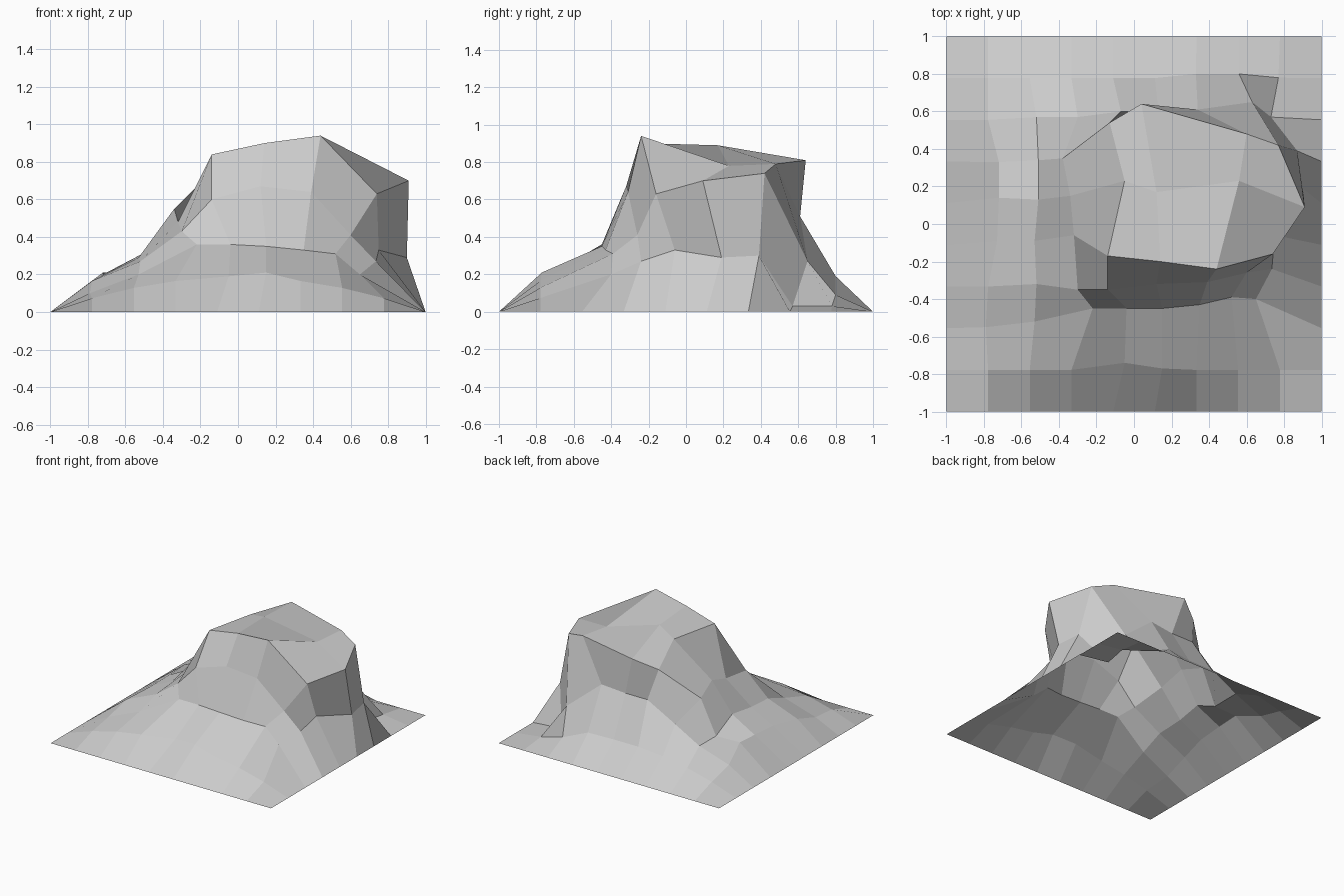
import bpy, bmesh

N = 9  # cells per side of the terrain sheet


def skirt(i, j):
    """Gentle slope rising from the square outline."""
    x, y = -1 + 2 * i / N, -1 + 2 * j / N
    return (x, y, 0.47 * (1 - x * x) * (1 - y * y))


points = {(i, j): skirt(i, j) for i in range(N + 1) for j in range(N + 1)}

# Overhanging outcrop: contour paths from front foot to back foot
contours = [
    [(-.22, -.45, .36), (-.04, -.45, .36), (.15, -.45, .35), (.35, -.43, .33), (.52, -.39, .31), (.65, -.40, .20)],
    [(-.30, -.35, .43), (-.14, -.35, .60), (.12, -.32, .67), (.39, -.31, .64), (.60, -.26, .41), (.735, -.24, .27)],
    [(-.32, -.06, .48), (-.14, -.17, .84), (.14, -.20, .90), (.44, -.24, .94), (.74, -.16, .63), (.75, -.06, .33)],
    [(-.34, .15, .55), (-.05, .23, .84), (.12, .17, .89), (.56, .23, .78), (.91, .09, .70), (.90, .19, .29)],
    [(-.38, .35, .49), (-.13, .54, .73), (.04, .64, .81), (.60, .48, .79), (.77, .42, .74), (.87, .39, .30)],
    [(-.30, .57, .34), (-.07, .60, .49), (.13, .60, .49), (.34, .61, .51), (.63, .65, .27), (.73, .57, .03)],
]
for j, path in enumerate(contours, 2):
    for i, p in enumerate(path, 3):
        points[i, j] = p

# Left shoulder, front foot and back right hollow
points.update({
    (1, 4): (-.73, -.09, .19), (1, 5): (-.72, .14, .20), (1, 6): (-.72, .33, .21),
    (2, 4): (-.53, -.09, .29), (2, 5): (-.51, .13, .31), (2, 6): (-.51, .34, .21),
    (1, 2): (-.79, -.55, .10), (2, 2): (-.53, -.52, .20), (2, 7): (-.52, .57, .22),
    (2, 3): (-.52, -.32, .27), (4, 1): (-.05, -.74, .19), (5, 1): (.15, -.77, .21),
    (6, 8): (.33, .80, .19), (7, 8): (.56, .80, .09), (8, 8): (.77, .78, .03),
})

# Open, flat-shaded sheet
bm = bmesh.new()
verts = {k: bm.verts.new(p) for k, p in points.items()}
for i in range(N):
    for j in range(N):
        bm.faces.new([verts[i, j], verts[i + 1, j], verts[i + 1, j + 1], verts[i, j + 1]])
mesh = bpy.data.meshes.new("rocky_hill")
bm.to_mesh(mesh)
bm.free()
bpy.context.collection.objects.link(bpy.data.objects.new("rocky_hill", mesh))
